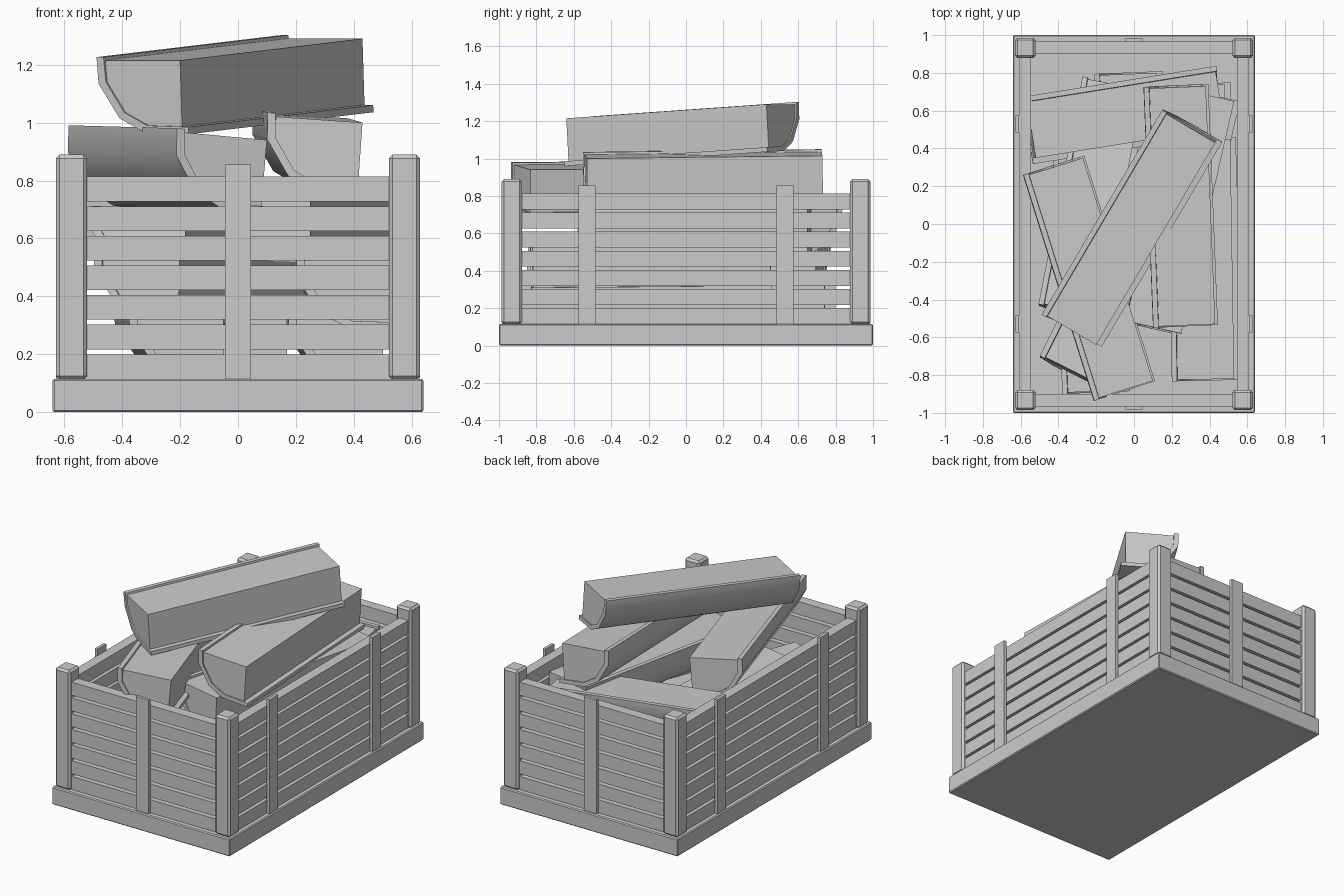
import bpy
from mathutils import Vector, Matrix
from math import radians

cube = bpy.data.objects.get("Cube")
if cube:
    bpy.data.objects.remove(cube, do_unlink=True)

wood = bpy.data.materials.new("plain_grey")
wood.use_nodes = True
grey = (0.6, 0.6, 0.6, 1)
wood.diffuse_color = grey
wood.node_tree.nodes["Principled BSDF"].inputs["Base Color"].default_value = grey


def mesh_object(name, verts, faces):
    me = bpy.data.meshes.new(name)
    me.from_pydata(verts, [], faces)
    me.materials.append(wood)
    ob = bpy.data.objects.new(name, me)
    bpy.context.scene.collection.objects.link(ob)
    return ob


def box(name, x, y, z, bevel=0):
    """Box between (min, max) pairs on each axis."""
    verts = [(a, b, c) for a in x for b in y for c in z]
    faces = [(0, 1, 3, 2), (4, 6, 7, 5), (0, 4, 5, 1),
             (2, 3, 7, 6), (0, 2, 6, 4), (1, 5, 7, 3)]
    ob = mesh_object(name, verts, faces)
    if bevel:
        mod = ob.modifiers.new("Bevel", "BEVEL")
        mod.width = bevel
        mod.segments = 1
    return ob


def span(centre, half):
    return (centre - half, centre + half)


def prism(name, profile, start, end, roll):
    """Extrude a (side, down) profile from start to end."""
    start, end = Vector(start), Vector(end)
    axis = (end - start).normalized()
    side = Vector((0, 0, 1)).cross(axis).normalized()
    down = side.cross(axis)
    if down.z > 0:
        down = -down
    turn = Matrix.Rotation(radians(roll), 3, axis)
    side, down = turn @ side, turn @ down
    verts = [p + side * u + down * v for p in (start, end) for u, v in profile]
    n = len(profile)
    faces = [(i, (i + 1) % n, (i + 1) % n + n, i + n) for i in range(n)]
    faces += [tuple(reversed(range(n))), tuple(range(n, 2 * n))]
    ob = mesh_object(name, verts, faces)
    bpy.context.view_layer.objects.active = ob
    ob.select_set(True)
    bpy.ops.object.mode_set(mode="EDIT")
    bpy.ops.mesh.select_all(action="SELECT")
    bpy.ops.mesh.normals_make_consistent(inside=False)
    bpy.ops.object.mode_set(mode="OBJECT")
    bpy.ops.object.shade_smooth_by_angle(angle=radians(40))
    ob.select_set(False)


# Split log: a quarter of wood with a curved shell of bark
CURVE = [(0.3, 0), (0.295, 0.075), (0.225, 0.18), (0.135, 0.225), (0, 0.23)]
OUTER = [(-0.03, 0.255), (0.145, 0.25), (0.245, 0.2), (0.325, 0.08), (0.33, -0.012)]
INNER = [(0.302, -0.012)] + CURVE[1:-1] + [(-0.03, 0.23)]


def split_log(name, start, end, roll=0):
    prism(name + "_wood", [(0, 0)] + CURVE, start, end, roll)
    start, end = Vector(start), Vector(end)
    lip = (end - start).normalized() * 0.008
    prism(name + "_bark", INNER + OUTER, start - lip, end + lip, roll)


# Crate base, corner posts
box("base", (-0.64, 0.64), (-1, 1), (0, 0.115), 0.006)
for sx in (-1, 1):
    for sy in (-1, 1):
        box("corner_post", span(sx * 0.575, 0.054), span(sy * 0.932, 0.054),
            (0.112, 0.89), 0.013)

# Slats on the four walls
for row in range(7):
    z = (0.115 + row * 0.1022, 0.2 + row * 0.1022)
    for s in (-1, 1):
        box("end_slat", (-0.54, 0.54), span(s * 0.932, 0.033), z)
        box("side_slat", span(s * 0.577, 0.033), (-0.9, 0.9), z)

# Upright battens outside the slats
for s in (-1, 1):
    box("end_batten", span(0, 0.045), span(s * 0.973, 0.01), (0.115, 0.855))
    for y in (-0.53, 0.53):
        box("side_batten", span(s * 0.618, 0.01), span(y, 0.045), (0.115, 0.855))

# Log pile, each given by the two ends of its sharp upper edge
pile = [
    ("top_log", (-0.2, -0.64, 1.215), (0.43, 0.43, 1.29), 0),
    ("left_log", (0.1, -0.83, 0.94), (-0.27, 0.35, 0.95), 5),
    ("right_log", (0.43, -0.53, 1.0), (0.38, 0.73, 1.015), 4),
    ("back_log", (-0.52, 0.35, 0.79), (0.48, 0.51, 0.74), 0),
    ("leaning_log", (0.25, -0.58, 0.77), (0.53, 0.65, 0.76), 0),
    ("front_right_log", (0.53, -0.82, 0.54), (0.51, 0.45, 0.55), 0),
    ("middle_left_log", (-0.18, -0.48, 0.7), (0.05, 0.71, 0.58), 0),
    ("front_left_log", (-0.2, -0.84, 0.58), (0.36, 0.28, 0.5), 0),
    ("low_left_log", (-0.05, -0.88, 0.37), (-0.1, 0.37, 0.38), 0),
    ("low_middle_log", (0.17, -0.45, 0.37), (0.12, 0.8, 0.37), 0),
    ("low_right_log", (0.5, -0.52, 0.37), (0.48, 0.74, 0.37), 0),
]
for name, start, end, roll in pile:
    split_log(name, start, end, roll)
